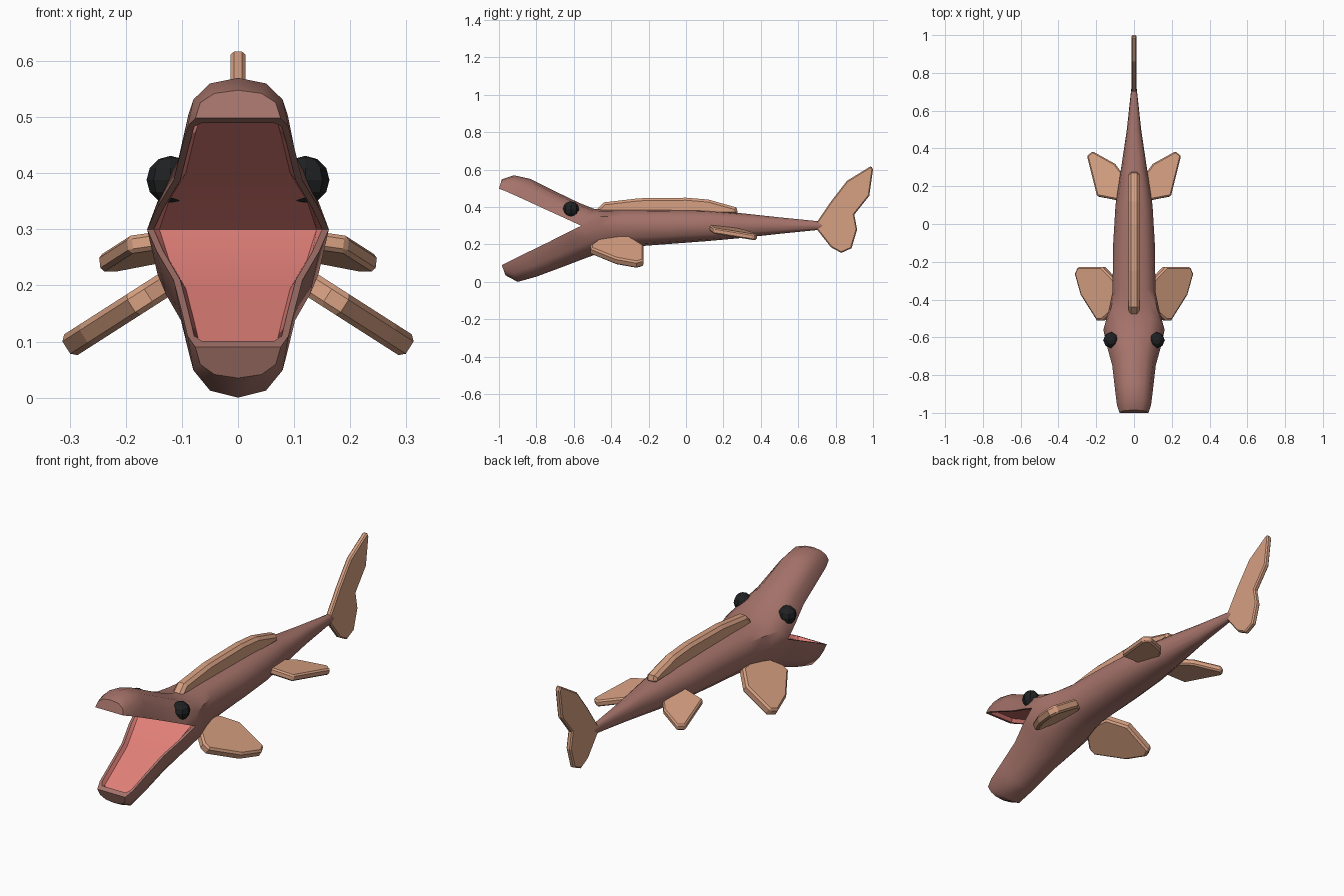
import bpy, bmesh, math
from mathutils import Vector

if "Cube" in bpy.data.objects:
    bpy.data.objects.remove(bpy.data.objects["Cube"])


def material(name, rgb):
    m = bpy.data.materials.new(name)
    m.diffuse_color = (*rgb, 1)
    m.use_nodes = True
    m.node_tree.nodes["Principled BSDF"].inputs["Base Color"].default_value = m.diffuse_color
    return m


SKIN = material("brown_skin", (0.376, 0.171, 0.144))
MOUTH = material("pink_mouth", (0.753, 0.212, 0.188))
FIN = material("tan_fin", (0.679, 0.352, 0.223))
EYE = material("black_eye", (0.014, 0.015, 0.016))


def finish(bm, name, mats, angle=None):
    bmesh.ops.recalc_face_normals(bm, faces=bm.faces)
    me = bpy.data.meshes.new(name)
    bm.to_mesh(me)
    bm.free()
    for m in mats:
        me.materials.append(m)
    ob = bpy.data.objects.new(name, me)
    bpy.context.collection.objects.link(ob)
    if angle:
        bpy.ops.object.select_all(action='DESELECT')
        bpy.context.view_layer.objects.active = ob
        ob.select_set(True)
        bpy.ops.object.shade_smooth_by_angle(angle=math.radians(angle))
    return ob


# Body: half rings (rim y, rim z, crest y, crest z, half width), one set per jaw
upper_jaw = [(-1.0, .498, -.985, .548, .076), (-.96, .483, -.92, .57, .09),
             (-.88, .447, -.83, .55, .10), (-.75, .387, -.67, .47, .115),
             (-.64, .337, -.57, .422, .145), (-.56, .30, -.49, .39, .162)]
lower_jaw = [(-.985, .09, -.965, .035, .076), (-.945, .11, -.90, .0, .09),
             (-.86, .152, -.80, .028, .10), (-.74, .21, -.66, .08, .115),
             (-.64, .261, -.55, .122, .145), (-.56, .30, -.46, .155, .162)]
# Trunk: rim y, crest y, keel y, top z, bottom z, half width
trunk = [(-.46, -.42, -.38, .388, .178, .135), (-.36, -.34, -.30, .39, .187, .114),
         (-.1, -.1, -.1, .388, .202, .110), (.1, .1, .1, .385, .217, .098),
         (.27, .27, .27, .37, .232, .072), (.5, .5, .5, .345, .257, .038),
         (.73, .73, .73, .322, .28, .013)]
N = 6


def half_ring(bm, ry, rz, cy, cz, w):
    ring = []
    for i in range(N + 1):
        t = math.pi * i / N
        c, s = math.cos(t), max(math.sin(t), 0)
        c = math.copysign(abs(c) ** .85, c) if abs(c) > 1e-6 else 0
        s = s ** .85 if s > 1e-6 else 0
        ring.append(bm.verts.new((w * c, ry + (cy - ry) * s, rz + (cz - rz) * s)))
    return ring


def half_body(bm, jaw, up):
    rows = list(jaw) + [(y, .30, cy if up else ky, tz if up else bz, w)
                        for y, cy, ky, tz, bz, w in trunk]
    rings = [half_ring(bm, *r) for r in rows]
    for a, b in zip(rings, rings[1:]):
        for i in range(N):
            bm.faces.new((a[i], a[i + 1], b[i + 1], b[i]))
    bm.faces.new(rings[0])       # snout end
    bm.faces.new(rings[-1])      # tail end
    # Lip strip and recessed pink palate
    sections = []
    last = len(jaw) - 1
    for i, (ry, rz, cy, cz, w) in enumerate(jaw):
        rim = Vector((0, ry, rz))
        depth = (Vector((0, cy, cz)) - rim).normalized() * (0.018 if i < last else 0)
        step = Vector((0, jaw[1][0] - ry, jaw[1][1] - rz)) if i == 0 else Vector()
        lip, floor = rim + step * .55, rim + step * .8 + depth
        lw, fw = w - .012, w - .022
        pts = [(lw, lip), (fw, floor), (-fw, floor), (-lw, lip)]
        sections.append([rings[i][0]] + [bm.verts.new((x, p.y, p.z)) for x, p in pts]
                        + [rings[i][-1]])
    for a, b in zip(sections, sections[1:]):
        for i in range(5):
            f = bm.faces.new((a[i], a[i + 1], b[i + 1], b[i]))
            f.material_index = 1 if 0 < i < 4 else 0
    s = sections[0]
    bm.faces.new((s[0], s[1], s[4], s[5]))
    bm.faces.new((s[1], s[2], s[3], s[4])).material_index = 1


bm = bmesh.new()
half_body(bm, upper_jaw, True)
half_body(bm, lower_jaw, False)
bmesh.ops.remove_doubles(bm, verts=bm.verts, dist=.0005)
finish(bm, "body", [SKIN, MOUTH], 38)


# Fins: flat outline thickened both ways along its normal, with chamfered edges
def fin(name, pts, half, bevel):
    bm = bmesh.new()
    pts = [Vector(p) for p in pts]
    n = (pts[1] - pts[0]).cross(pts[3] - pts[0]).normalized() * half
    f = bm.faces.new([bm.verts.new(p - n) for p in pts])
    ext = bmesh.ops.extrude_face_region(bm, geom=[f])
    bmesh.ops.translate(bm, vec=n * 2,
                        verts=[v for v in ext['geom'] if isinstance(v, bmesh.types.BMVert)])
    ob = finish(bm, name, [FIN])
    mod = ob.modifiers.new("chamfer", 'BEVEL')
    mod.width = bevel
    mod.segments = 1
    mod.limit_method = 'ANGLE'
    mod.angle_limit = math.radians(60)


dorsal = [(-.48, .37), (-.475, .39), (-.44, .425), (-.25, .447), (0, .45), (.12, .44),
          (.27, .398), (.28, .36)]
fin("back_fin", [(0, y, z) for y, z in dorsal], .028, .015)

tail = [(.70, .32), (.775, .43), (.86, .54), (.99, .62), (1.0, .60), (.98, .46), (.90, .36),
        (.915, .28), (.885, .18), (.83, .155), (.775, .185), (.70, .28)]
fin("tail_fin", [(0, y, z) for y, z in tail], .013, .006)

pectoral = [(.08, -.44), (.16, -.51), (.19, -.51), (.275, -.375), (.306, -.265),
            (.29, -.227), (.16, -.227), (.09, -.3)]
pelvic = [(.04, .14), (.09, .127), (.195, .147), (.248, .36), (.217, .383), (.10, .318),
          (.04, .24)]
for s, side in ((1, "right"), (-1, "left")):
    fin("front_fin_" + side, [(s * x, y, .285 - .64 * x) for x, y in pectoral], .022, .009)
    fin("rear_fin_" + side, [(s * x, y, .30 - .13 * (y - .12) - .12 * x) for x, y in pelvic],
        .016, .007)
    # Eye
    bm = bmesh.new()
    bmesh.ops.create_uvsphere(bm, u_segments=8, v_segments=6, radius=.043)
    bmesh.ops.translate(bm, verts=bm.verts, vec=(s * .12, -.615, .388))
    finish(bm, "eye_" + side, [EYE])
